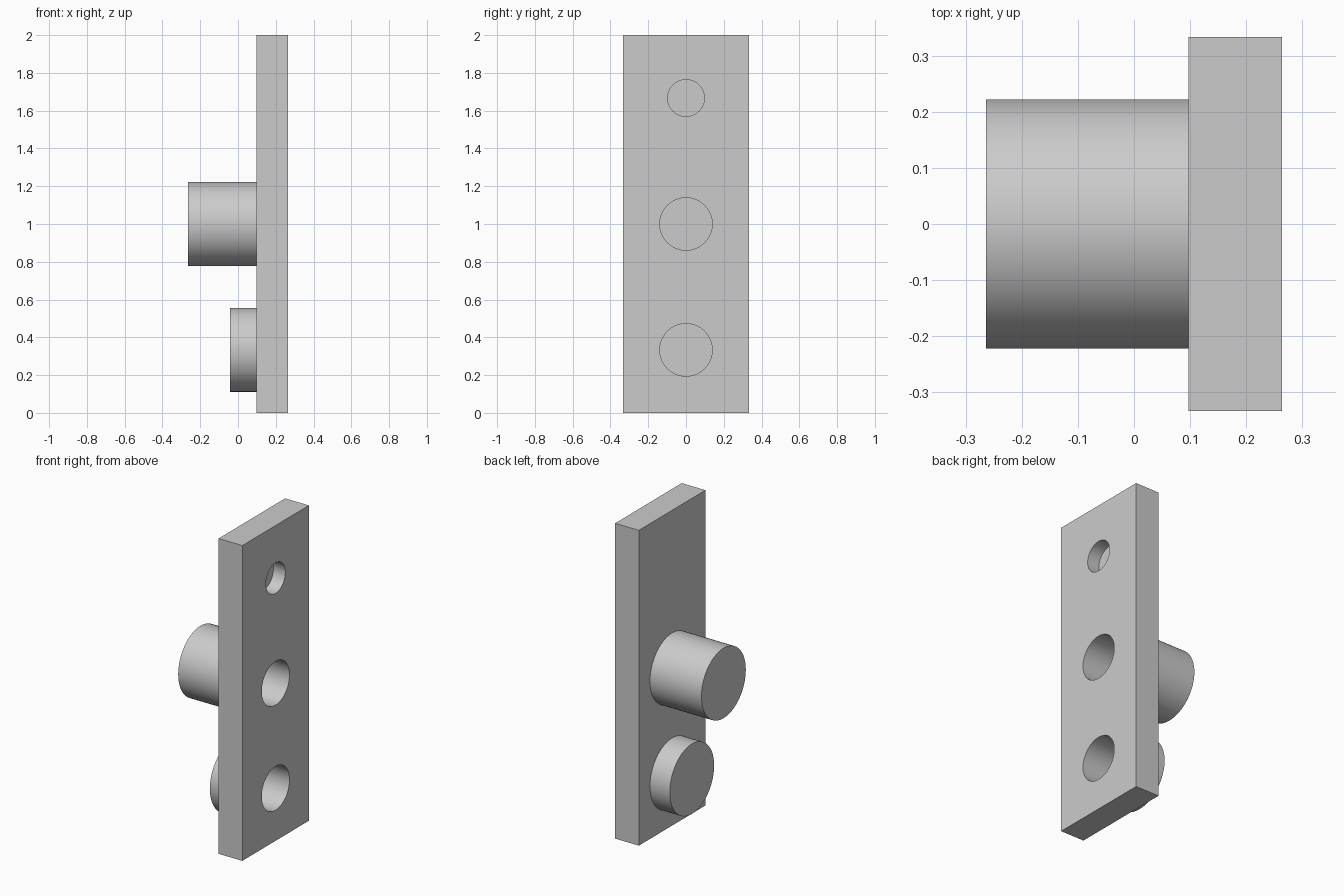
import bpy
import math

if "Cube" in bpy.data.objects:
    bpy.data.objects.remove(bpy.data.objects["Cube"])

U = 1 / 36              # base module of the part
BACK, FACE = 3.5 * U, 9.5 * U   # plate x range

grey = bpy.data.materials.new("light grey")
grey.diffuse_color = (0.6, 0.6, 0.6, 1)
grey.use_nodes = True
grey.node_tree.nodes["Principled BSDF"].inputs["Base Color"].default_value = grey.diffuse_color


def rod(name, x0, x1, z, radius):
    """Cylinder lying along x."""
    bpy.ops.mesh.primitive_cylinder_add(
        vertices=72, radius=radius, depth=x1 - x0,
        location=((x0 + x1) / 2, 0, z), rotation=(0, math.pi / 2, 0))
    ob = bpy.context.object
    ob.name = name
    ob.data.materials.append(grey)
    return ob


def combine(target, tool, operation):
    """Apply a boolean and remove its tool."""
    mod = target.modifiers.new(operation, 'BOOLEAN')
    mod.operation, mod.solver, mod.object = operation, 'EXACT', tool
    bpy.context.view_layer.objects.active = target
    bpy.ops.object.modifier_apply(modifier=mod.name)
    bpy.data.objects.remove(tool)


# Upright plate
bpy.ops.mesh.primitive_cube_add(size=1, location=((BACK + FACE) / 2, 0, 1))
plate = bpy.context.object
plate.name = "plate_with_sockets"
plate.scale = (FACE - BACK, 24 * U, 2)
bpy.ops.object.transform_apply(location=True, rotation=True, scale=True)
plate.data.materials.append(grey)

# Round bosses on the back: end x, height
for end, z in ((-9.5 * U, 1), (-1.5 * U, 12 * U)):
    combine(plate, rod("boss", end, BACK + U, z, 8 * U), 'UNION')

# Blind holes from the face: depth, height, radius
for depth, z, r in ((3 * U, 60 * U, 3.5 * U), (16 * U, 1, 5 * U), (8 * U, 12 * U, 5 * U)):
    combine(plate, rod("hole", FACE - depth, FACE + U, z, r), 'DIFFERENCE')

# Smooth round walls, crisp edges
bpy.ops.object.select_all(action='DESELECT')
plate.select_set(True)
bpy.context.view_layer.objects.active = plate
bpy.ops.object.shade_smooth_by_angle(angle=math.radians(30))
